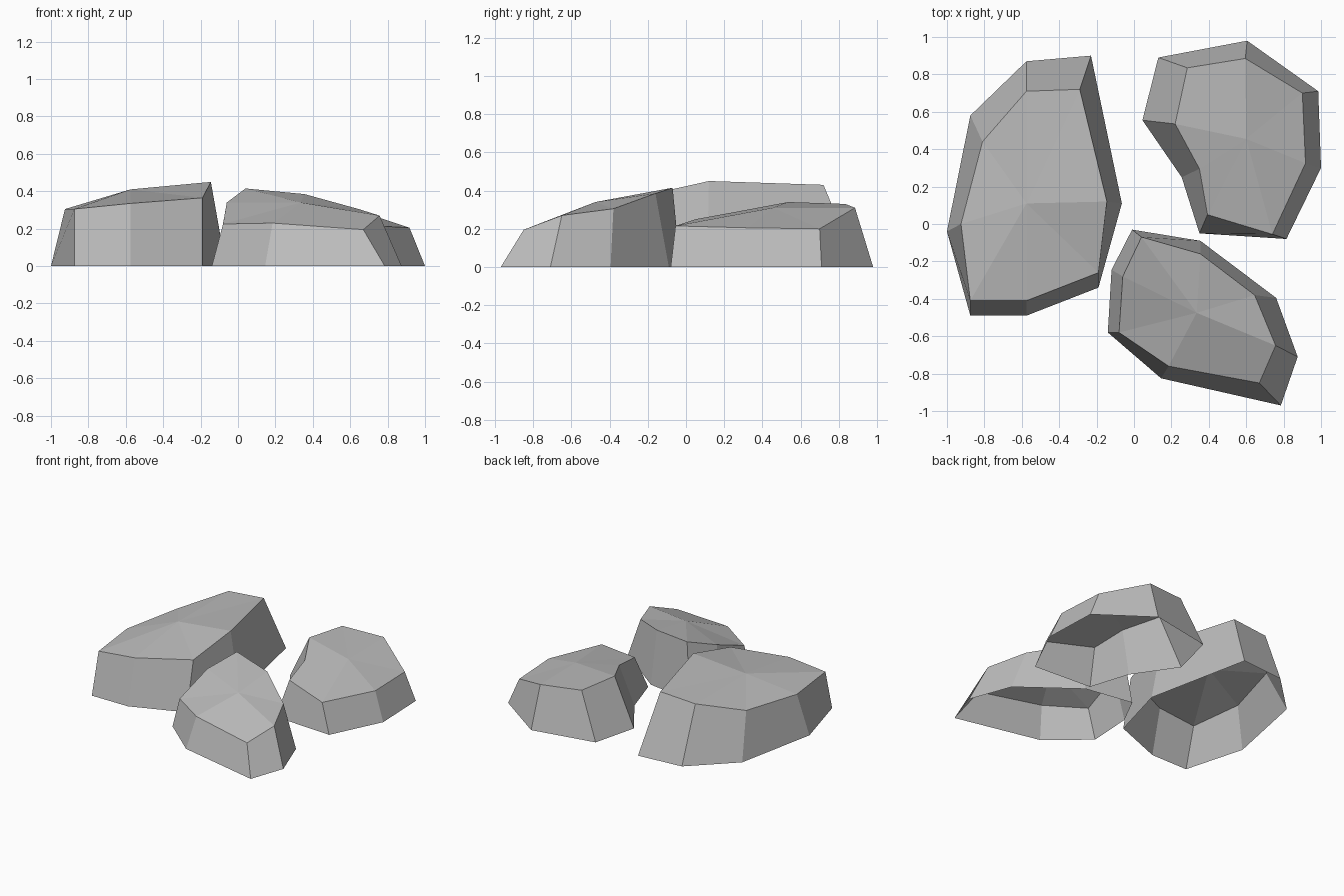
import bpy
import bmesh

default_cube = bpy.data.objects.get("Cube")
if default_cube:
    bpy.data.objects.remove(default_cube, do_unlink=True)


def make_material(name, colour):
    material = bpy.data.materials.new(name)
    material.use_nodes = True
    material.diffuse_color = colour
    shader = material.node_tree.nodes["Principled BSDF"]
    shader.inputs["Base Color"].default_value = colour
    shader.inputs["Roughness"].default_value = 0.9
    return material


stone_grey = make_material("stone_grey", (0.5, 0.5, 0.5, 1))


def make_rock(name, ground, rim, peak):
    """Open-bottomed boulder: sloping walls from ground outline to rim, then a faceted cap."""
    bm = bmesh.new()
    lower = [bm.verts.new((x, y, 0)) for x, y in ground]
    upper = [bm.verts.new(point) for point in rim]
    crown = bm.verts.new(peak)
    for i in range(len(lower)):
        # Outlines run clockwise seen from above
        j = (i + 1) % len(lower)
        bm.faces.new((lower[j], lower[i], upper[i], upper[j]))
        bm.faces.new((upper[j], upper[i], crown))

    mesh = bpy.data.meshes.new(name)
    bm.to_mesh(mesh)
    bm.free()
    mesh.materials.append(stone_grey)
    rock = bpy.data.objects.new(name, mesh)
    bpy.context.collection.objects.link(rock)
    return rock


# Long boulder on the -x side
make_rock(
    "long_rock",
    ground=[(-.575, .87), (-.23, .9), (-.065, .11), (-.19, -.34),
            (-.575, -.49), (-.875, -.49), (-1, -.04), (-.875, .58)],
    rim=[(-.575, .71, .41), (-.29, .72, .43), (-.145, .12, .45), (-.19, -.26, .365),
         (-.575, -.41, .335), (-.875, -.41, .305), (-.925, 0, .305), (-.81, .44, .32)],
    peak=(-.575, .11, .41),
)

# Boulder at the front, tall at its inner end
make_rock(
    "front_rock",
    ground=[(-.01, -.03), (.355, -.09), (.76, -.395), (.875, -.71),
            (.785, -.97), (.145, -.825), (-.14, -.58), (-.12, -.245)],
    rim=[(.04, -.07, .415), (.355, -.16, .385), (.645, -.38, .305), (.757, -.65, .27),
         (.67, -.85, .195), (.185, -.76, .23), (-.08, -.58, .225), (-.06, -.28, .34)],
    peak=(.335, -.475, .34),
)

# Low boulder at the back with a notched inner side
make_rock(
    "back_rock",
    ground=[(.13, .89), (.605, .98), (.985, .71), (1, .3),
            (.815, -.08), (.35, -.05), (.255, .25), (.045, .555)],
    rim=[(.285, .835, .33), (.595, .885, .31), (.9, .7, .2), (.917, .325, .205),
         (.74, -.055, .215), (.393, .05, .25), (.35, .295, .295), (.22, .535, .34)],
    peak=(.6, .455, .31),
)
